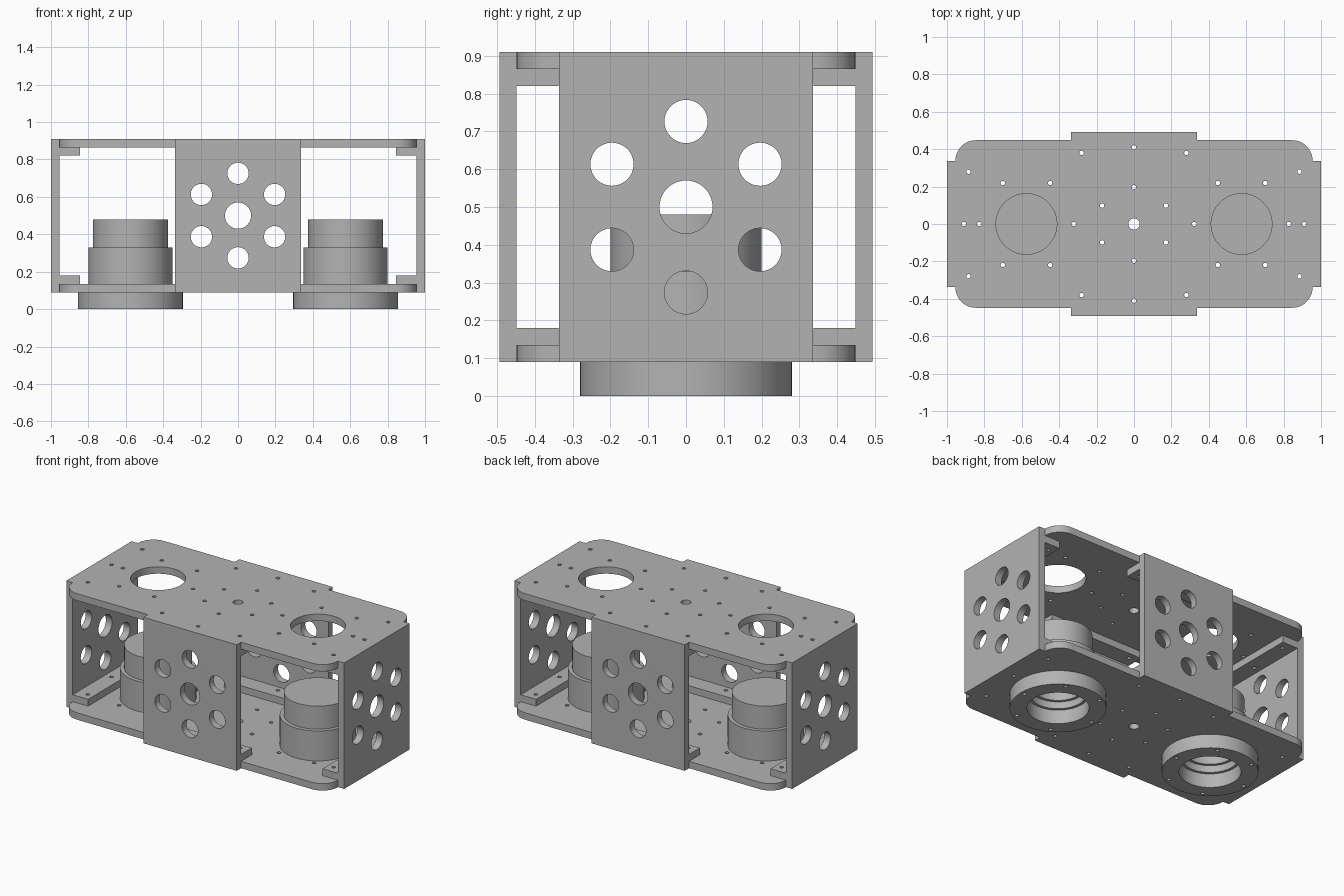
import bpy, bmesh
from math import sin, cos, pi, radians
from mathutils import Matrix

cube = bpy.data.objects.get("Cube")
if cube:
    bpy.data.objects.remove(cube)

grey = bpy.data.materials.new("plain grey")
grey.use_nodes = True
COLOUR = (0.45, 0.45, 0.45, 1)
grey.diffuse_color = COLOUR
grey.node_tree.nodes["Principled BSDF"].inputs["Base Color"].default_value = COLOUR


def circle(x, y, r, n=24):
    return [(x + r * cos(2 * pi * i / n), y + r * sin(2 * pi * i / n)) for i in range(n)]


def rect(x0, x1, y0, y1):
    return [(x0, y0), (x1, y0), (x1, y1), (x0, y1)]


def rounded(w, d, r, n=12):
    pts = []
    for k, (sx, sy) in enumerate([(1, 1), (-1, 1), (-1, -1), (1, -1)]):
        for i in range(n + 1):
            a = (k + i / n) * pi / 2
            pts.append((sx * (w - r) + r * cos(a), sy * (d - r) + r * sin(a)))
    return pts


def finish(name, mesh):
    bm = bmesh.new()
    bm.from_mesh(mesh)
    bmesh.ops.remove_doubles(bm, verts=bm.verts, dist=1e-5)
    bmesh.ops.recalc_face_normals(bm, faces=bm.faces)
    bm.to_mesh(mesh)
    bm.free()
    mesh.materials.clear()
    mesh.materials.append(grey)
    obj = bpy.data.objects.new(name, mesh)
    bpy.context.collection.objects.link(obj)
    bpy.ops.object.select_all(action='DESELECT')
    obj.select_set(True)
    bpy.context.view_layer.objects.active = obj
    bpy.ops.object.shade_smooth_by_angle(angle=radians(30))
    return obj


def sheet(name, loops, z0, z1, matrix=Matrix()):
    """Flat sheet: first loop is the outline, the rest are holes."""
    curve = bpy.data.curves.new(name, 'CURVE')
    curve.dimensions = '2D'
    curve.fill_mode = 'BOTH'
    curve.extrude = (z1 - z0) / 2
    for pts in loops:
        spline = curve.splines.new('POLY')
        spline.points.add(len(pts) - 1)
        for p, (x, y) in zip(spline.points, pts):
            p.co = (x, y, 0, 1)
        spline.use_cyclic_u = True
    temp = bpy.data.objects.new(name + "_curve", curve)
    bpy.context.collection.objects.link(temp)
    bpy.context.view_layer.update()
    mesh = bpy.data.meshes.new_from_object(temp.evaluated_get(bpy.context.evaluated_depsgraph_get()))
    bpy.data.objects.remove(temp)
    mesh.transform(matrix @ Matrix.Translation((0, 0, (z0 + z1) / 2)))
    return finish(name, mesh)


def lathe(name, profile, x, n=64):
    bm = bmesh.new()
    vs = [bm.verts.new((r, 0, z)) for r, z in profile]
    es = [bm.edges.new(pair) for pair in zip(vs, vs[1:])]
    bmesh.ops.spin(bm, geom=vs + es, cent=(0, 0, 0), axis=(0, 0, 1), angle=2 * pi, steps=n)
    mesh = bpy.data.meshes.new(name)
    bm.to_mesh(mesh)
    bm.free()
    mesh.transform(Matrix.Translation((x, 0, 0)))
    return finish(name, mesh)


SCREW = 0.012
MOTOR_X = 0.575
LOW, HIGH, T = 0.09, 0.91, 0.045
HALF = 0.336

# Screw positions
ring = [(0.253 * cos(k * pi / 3), 0.253 * sin(k * pi / 3)) for k in range(6)]
hub = [(0.197 * cos(pi / 6 + k * pi / 3), 0.197 * sin(pi / 6 + k * pi / 3)) for k in range(6)]
side_screws = [(0.885, -0.28), (0.91, 0), (0.885, 0.28)]
front_screws = [(-0.28, 0.38), (0, 0.41), (0.28, 0.38)]

# Top and bottom plates
plate = [rounded(0.955, 0.448, 0.11), circle(0, 0, 0.03)]
screws = list(hub)
for s in (-1, 1):
    plate.append(circle(s * MOTOR_X, 0, 0.1625, 64))
    screws += [(s * MOTOR_X + x, y) for x, y in ring]
    screws += [(s * x, y) for x, y in side_screws]
    screws += [(x, s * y) for x, y in front_screws]
plate += [circle(x, y, SCREW, 12) for x, y in screws]
sheet("bottom_plate", plate, LOW, LOW + T)
sheet("top_plate", plate, HIGH - T, HIGH)

# Four upright panels with a ring of holes, each with two inner flanges
panel = [rect(-HALF, HALF, LOW, HIGH), circle(0, 0.5, 0.07, 48)]
panel += [circle(0.226 * sin(k * pi / 3), 0.5 + 0.226 * cos(k * pi / 3), 0.057, 48) for k in range(6)]
upright = Matrix.Rotation(pi / 2, 4, 'X')
for name, turn, outer, inset, holes in [
        ("front", 0, 0.493, 0.448, front_screws), ("left", 1, 1.0, 0.955, None),
        ("back", 2, 0.493, 0.448, front_screws), ("right", 3, 1.0, 0.955, None)]:
    spin = Matrix.Rotation(turn * pi / 2, 4, 'Z')
    sheet(name + "_panel", panel, inset, outer, spin @ upright)
    spots = [(x, -y) for x, y in holes] if holes else [(y, -x) for x, y in side_screws]
    flange = [rect(-HALF, HALF, -inset, -inset + 0.111)]
    flange += [circle(x, y, SCREW, 12) for x, y in spots]
    sheet(name + "_lower_flange", flange, LOW + T, LOW + 2 * T, spin)
    sheet(name + "_upper_flange", flange, HIGH - 2 * T, HIGH - T, spin)

# Collars below the bottom plate and stepped hollow housings above it
for side, s in (("left", 1), ("right", -1)):
    x = s * MOTOR_X
    collar = [circle(x, 0, 0.28, 64), circle(x, 0, 0.18, 64)]
    collar += [circle(x + a, b, SCREW, 12) for a, b in ring]
    sheet(side + "_collar", collar, 0, LOW)
    lathe(side + "_housing", [(0.145, 0.135), (0.225, 0.135), (0.225, 0.33), (0.2, 0.33),
                              (0.2, 0.48), (0, 0.48), (0, 0.45), (0.145, 0.45), (0.145, 0.135)], x)
